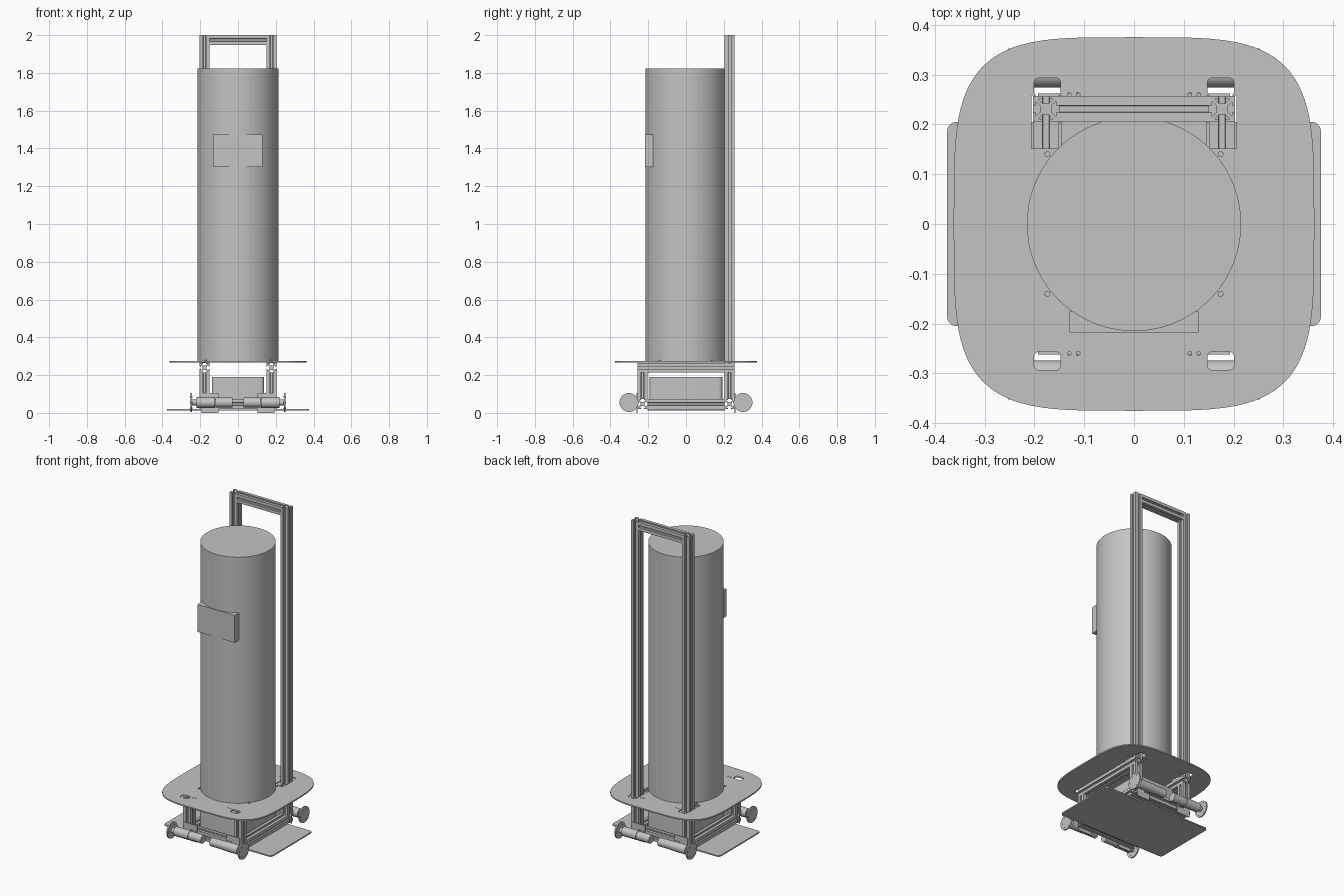
import bpy
import bmesh
from math import pi, sin, cos, copysign
from mathutils import Matrix

if "Cube" in bpy.data.objects:
    bpy.data.objects.remove(bpy.data.objects["Cube"])

grey = bpy.data.materials.new("plain grey")
grey.use_nodes = True
COLOUR = (0.55, 0.55, 0.55, 1)
grey.diffuse_color = COLOUR
grey.node_tree.nodes["Principled BSDF"].inputs["Base Color"].default_value = COLOUR

TURN = {"X": Matrix.Rotation(pi / 2, 4, "Y"),
        "Y": Matrix.Rotation(pi / 2, 4, "X"),
        "Z": Matrix.Identity(4)}


def prism(name, outline, length, centre, axis="Z", smooth=False):
    """Extrude an outline along an axis, centred on a point."""
    bm = bmesh.new()
    face = bm.faces.new([bm.verts.new((x, y, -length / 2)) for x, y in outline])
    top = bmesh.ops.extrude_face_region(bm, geom=[face])["geom"]
    bmesh.ops.translate(bm, vec=(0, 0, length),
                        verts=[v for v in top if isinstance(v, bmesh.types.BMVert)])
    bmesh.ops.transform(bm, matrix=Matrix.Translation(centre) @ TURN[axis], verts=bm.verts)
    bmesh.ops.recalc_face_normals(bm, faces=bm.faces)
    mesh = bpy.data.meshes.new(name)
    bm.to_mesh(mesh)
    bm.free()
    mesh.materials.append(grey)
    obj = bpy.data.objects.new(name, mesh)
    bpy.context.collection.objects.link(obj)
    if smooth:
        bpy.ops.object.select_all(action="DESELECT")
        obj.select_set(True)
        bpy.context.view_layer.objects.active = obj
        bpy.ops.object.shade_smooth_by_angle(angle=pi / 6)
    return obj


def circle(radius, sides=32):
    return [(radius * cos(2 * pi * i / sides), radius * sin(2 * pi * i / sides))
            for i in range(sides)]


def rounded(width, depth, radius, steps=5):
    """Rectangle with rounded corners."""
    points = []
    for k, (sx, sy) in enumerate([(1, 1), (-1, 1), (-1, -1), (1, -1)]):
        for i in range(steps + 1):
            a = (k + i / steps) * pi / 2
            points.append((sx * (width / 2 - radius) + radius * cos(a),
                           sy * (depth / 2 - radius) + radius * sin(a)))
    return points


def superellipse(a, b, power, sides=96):
    points = []
    for i in range(sides):
        c, s = cos(2 * pi * i / sides), sin(2 * pi * i / sides)
        points.append((a * copysign(abs(c) ** (2 / power), c),
                       b * copysign(abs(s) ** (2 / power), s)))
    return points


def slotted():
    """Square beam section with a T-slot in each side."""
    h = 0.026
    side = [(h, h), (0.007, h), (0.007, 0.02), (0.015, 0.02), (0.006, 0.011)]
    side += [(-x, y) for x, y in reversed(side[1:])]
    points = []
    for _ in range(4):
        points += side
        side = [(-y, x) for x, y in side]
    return points


def box(name, size, centre):
    w, d, h = (s / 2 for s in size)
    return prism(name, [(w, d), (-w, d), (-w, -d), (w, -d)], 2 * h, centre)


def beam(name, axis, length, centre):
    return prism(name, slotted(), length, centre, axis)


# Base plate and the battery box on it
prism("base_plate", rounded(0.75, 0.41, 0.018), 0.008, (0, 0, 0.016), smooth=True)
prism("battery_box", rounded(0.276, 0.385, 0.02), 0.17, (0, 0, 0.105), smooth=True)

# Round-cornered deck with cut openings
deck = prism("deck_plate", superellipse(0.362, 0.375, 4), 0.008, (0, 0, 0.27), smooth=True)
cutters = []
for sx in (-1, 1):
    cutters.append(box("cutter", (0.06, 0.106, 0.1), (sx * 0.176, 0.205, 0.27)))
    for sy in (-1, 1):
        cutters.append(prism("cutter", rounded(0.053, 0.036, 0.009), 0.1,
                             (sx * 0.174, sy * 0.275, 0.27)))
        for x in (0.112, 0.13):
            cutters.append(prism("cutter", circle(0.004, 12), 0.1,
                                 (sx * x, sy * 0.26, 0.27)))
for cutter in cutters:
    cut = deck.modifiers.new("cut", "BOOLEAN")
    cut.operation = "DIFFERENCE"
    cut.object = cutter
    cutter.hide_render = True
bpy.context.view_layer.objects.active = deck
for name in [m.name for m in deck.modifiers if m.type == "BOOLEAN"]:
    bpy.ops.object.modifier_apply(modifier=name)
for cutter in cutters:
    bpy.data.objects.remove(cutter)

# Tall body and blank sign panel
prism("body_cylinder", circle(0.215, 96), 1.55, (0, 0, 1.047), smooth=True)
box("sign_panel", (0.258, 0.042, 0.172), (0, -0.197, 1.388))

# Handle frame
for side, sx in (("left", 1), ("right", -1)):
    beam(side + "_handle_post", "Z", 1.735, (sx * 0.177, 0.231, 1.1325))
beam("handle_crossbar", "X", 0.302, (0, 0.231, 1.974))

# Chassis rails and short posts
for side, sx in (("left", 1), ("right", -1)):
    beam(side + "_deck_rail", "Y", 0.512, (sx * 0.177, 0, 0.239))
    beam(side + "_floor_rail", "Y", 0.408, (sx * 0.177, 0, 0.047))
for end, sy in (("front", -1), ("back", 1)):
    beam(end + "_floor_beam", "X", 0.406, (0, sy * 0.23, 0.047))

for side, sx in (("left", 1), ("right", -1)):
    for end, sy in (("front", -1), ("back", 1)):
        tag = end + "_" + side
        wheel_y = sy * 0.302
        beam(tag + "_short_post", "Z", 0.14, (sx * 0.177, sy * 0.23, 0.143))
        prism(tag + "_deck_screw", circle(0.006, 16), 0.006,
              (sx * 0.174, sy * 0.14, 0.276), smooth=True)
        # Motor mount plate
        box(tag + "_motor_mount", (0.09, 0.006, 0.105), (sx * 0.148, sy * 0.259, 0.0525))
        box(tag + "_motor_saddle", (0.035, 0.03, 0.03), (sx * 0.125, sy * 0.272, 0.055))
        # Motor, gearbox, shaft and wheel
        prism(tag + "_motor", circle(0.026), 0.09,
              (sx * 0.075, wheel_y, 0.055), "X", True)
        prism(tag + "_gearbox", circle(0.028), 0.1,
              (sx * 0.171, wheel_y, 0.055), "X", True)
        prism(tag + "_hub", circle(0.015, 24), 0.034,
              (sx * 0.235, wheel_y, 0.055), "X", True)
        prism(tag + "_wheel", circle(0.05, 48), 0.008,
              (sx * 0.248, wheel_y, 0.055), "X", True)
        for y, z in circle(0.036, 6):
            prism(tag + "_wheel_bolt", circle(0.004, 8), 0.012,
                  (sx * 0.248, wheel_y + y, 0.055 + z), "X")
